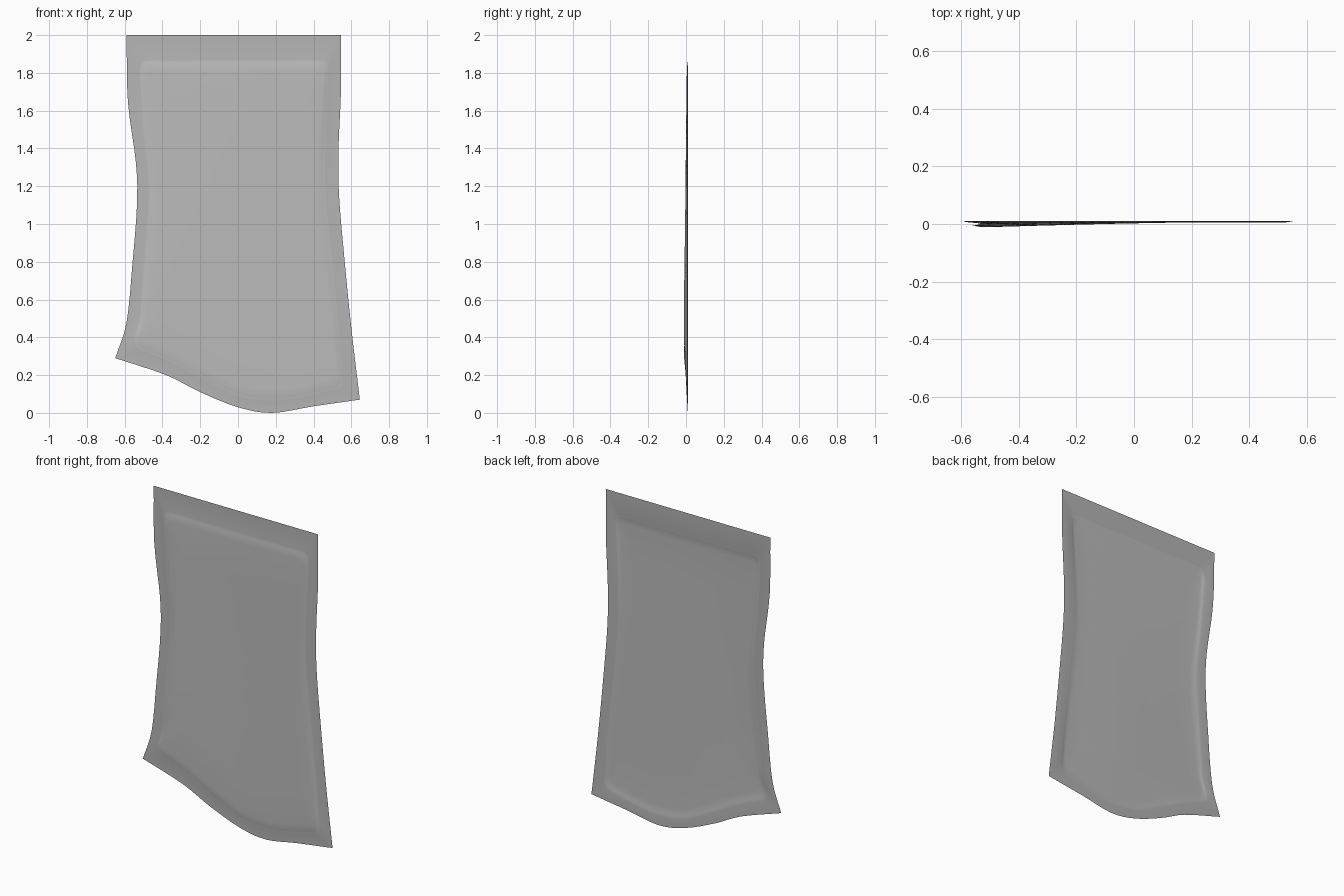
import bpy, bmesh
from mathutils import Vector

if "Cube" in bpy.data.objects:
    bpy.data.objects.remove(bpy.data.objects["Cube"])


def material(name, level):
    mat = bpy.data.materials.new(name)
    mat.use_nodes = True
    colour = (level, level, level, 1)
    mat.diffuse_color = colour
    mat.node_tree.nodes["Principled BSDF"].inputs["Base Color"].default_value = colour
    return mat


def spline(points, steps):
    """Smooth path through the points, sampled evenly by index."""
    p = [Vector(q) for q in points]
    p = [2 * p[0] - p[1]] + p + [2 * p[-1] - p[-2]]
    spans = len(p) - 3
    path = []
    for s in range(steps + 1):
        f = s / steps * spans
        i = min(int(f), spans - 1)
        t = f - i
        a, b, c, d = p[i:i + 4]
        path.append(0.5 * (2 * b + (c - a) * t + (2 * a - 5 * b + 4 * c - d) * t ** 2
                           + (3 * b - a - 3 * c + d) * t ** 3))
    return path


STEPS, CORNER = 24, 5

# Outer edge: left, bottom, right, top as (x, z)
outer_sides = [
    [(-.59, 2), (-.583, 1.65), (-.54, 1.32), (-.535, 1.1), (-.558, .8), (-.59, .48), (-.65, .29)],
    [(-.65, .29), (-.38, .2), (-.2, .11), (0, .03), (.18, 0), (.4, .035), (.645, .07)],
    [(.645, .07), (.6, .45), (.565, .8), (.535, 1.15), (.532, 1.4), (.545, 1.7), (.545, 2)],
    [(.545, 2), (-.59, 2)],
]
# Crease around the raised centre, with a gap at each corner for rounding
inner_sides = [
    [(-.52, 1.8), (-.5, 1.5), (-.475, 1.25), (-.475, 1.05), (-.505, .7), (-.52, .5), (-.55, .4)],
    [(-.51, .335), (-.36, .27), (-.18, .175), (0, .09), (.18, .065), (.35, .085), (.51, .125)],
    [(.555, .19), (.53, .5), (.5, .8), (.465, 1.15), (.462, 1.4), (.478, 1.8)],
    [(.44, 1.865), (-.48, 1.865)],
]
inner_corners = [(-.56, .35), (.56, .13), (.48, 1.865), (-.522, 1.865)]

outer, inner = [], []
for k in range(4):
    outer += spline(outer_sides[k], STEPS)
    inner += spline(inner_sides[k], STEPS)
    start, end = inner[-1], Vector(inner_sides[(k + 1) % 4][0])
    for j in range(1, CORNER):
        t = j / CORNER
        inner.append((1 - t) ** 2 * start + 2 * t * (1 - t) * Vector(inner_corners[k]) + t * t * end)
        outer.append(Vector(outer_sides[k][-1]))


def bend(x, z):
    """The lower left of the sheet curls gently forward."""
    left = max(0, (0.2 - x) / 0.85) ** 1.3
    low = min(1, max(0, (1.9 - z) / 1.2))
    return 0.011 - 0.021 * left * low


centre = Vector((0, .96))


def inset(distance):
    return [q + (centre - q).normalized() * distance for q in inner]


# Rings from the outer edge to the centre, each with its raised height
rings = [(outer, 0), (inner, 0), (inset(.015), .002), (inset(.035), .0045), (inset(.06), .0055)]
for f in (.75, .5, .25):
    rings.append(([centre.lerp(q, f) for q in inset(.06)], .0055))

bm = bmesh.new()
loops = [[bm.verts.new((q.x, bend(q.x, q.y) - h, q.y)) for q in ring] for ring, h in rings]
count = len(outer)
for r in range(len(loops) - 1):
    a, b = loops[r], loops[r + 1]
    for i in range(count):
        j = (i + 1) % count
        face = bm.faces.new((a[i], a[j], b[j], b[i]))
        face.material_index = 0 if r == 0 else 1
        face.smooth = True
hub = bm.verts.new((centre.x, bend(*centre) - .0055, centre.y))
for i in range(count):
    face = bm.faces.new((loops[-1][i], loops[-1][(i + 1) % count], hub))
    face.material_index = 1
    face.smooth = True
bmesh.ops.remove_doubles(bm, verts=bm.verts, dist=0.0005)
bm.normal_update()

mesh = bpy.data.meshes.new("embossed_panel")
bm.to_mesh(mesh)
bm.free()
mesh.materials.append(material("rim grey", .46))
mesh.materials.append(material("panel grey", .5))
panel = bpy.data.objects.new("embossed_panel", mesh)
bpy.context.collection.objects.link(panel)
